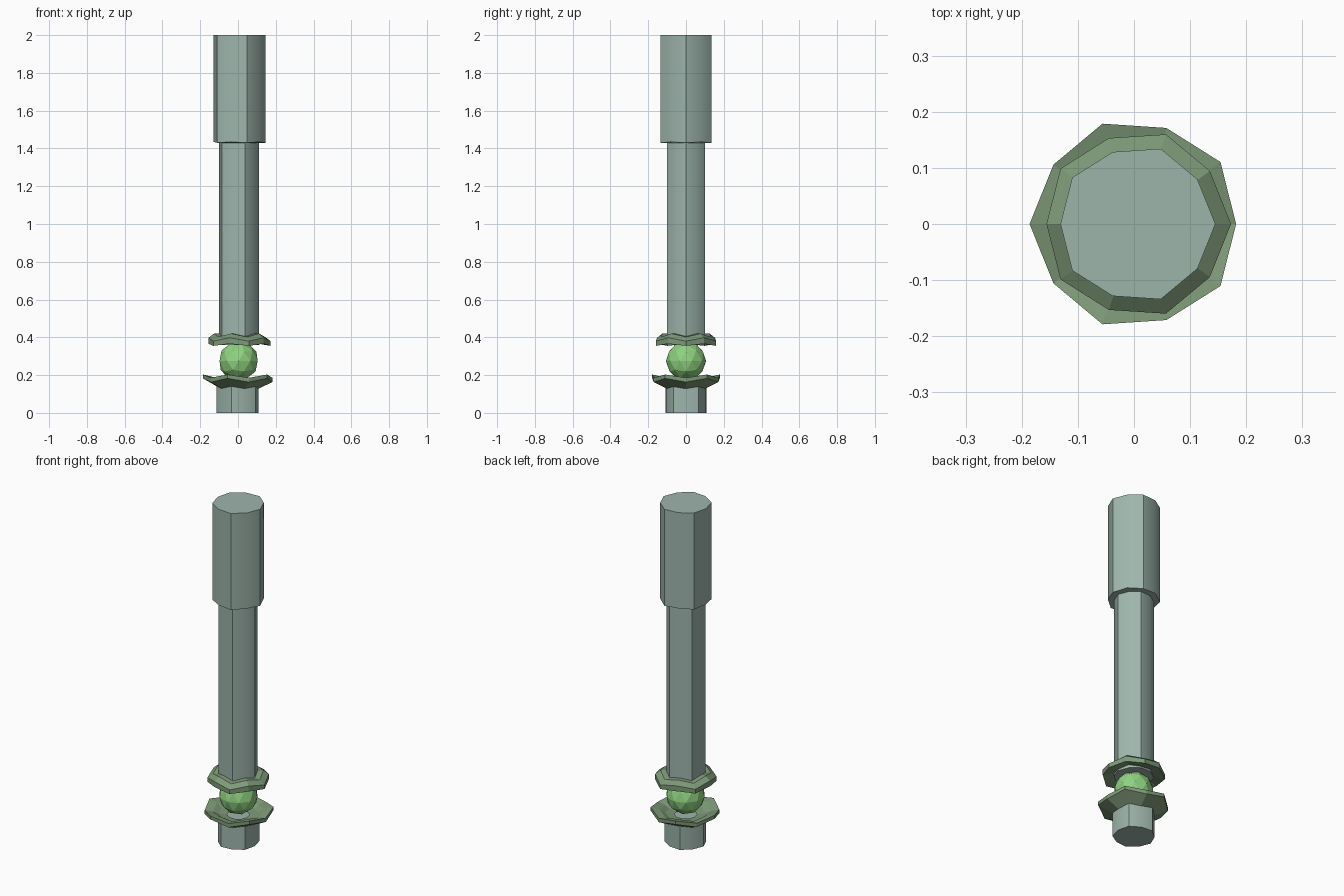
import bpy, bmesh, math

if "Cube" in bpy.data.objects:
    bpy.data.objects.remove(bpy.data.objects["Cube"])

N = 10

def material(name, col):
    m = bpy.data.materials.new(name)
    m.diffuse_color = (*col, 1)
    m.use_nodes = True
    m.node_tree.nodes["Principled BSDF"].inputs["Base Color"].default_value = m.diffuse_color
    return m

STEEL = material("pale_steel", (0.34, 0.46, 0.41))
MOSS = material("moss_green", (0.21, 0.32, 0.19))
GLOW = material("bright_green", (0.28, 0.65, 0.22))

def finish(bm, name, mat, smooth):
    bmesh.ops.recalc_face_normals(bm, faces=bm.faces)
    me = bpy.data.meshes.new(name)
    bm.to_mesh(me)
    bm.free()
    ob = bpy.data.objects.new(name, me)
    bpy.context.collection.objects.link(ob)
    me.materials.append(mat)
    if smooth:
        bpy.ops.object.select_all(action='DESELECT')
        ob.select_set(True)
        bpy.context.view_layer.objects.active = ob
        bpy.ops.object.shade_smooth_by_angle(angle=math.radians(40))

def lathe(name, profile, mat, shift, closed=False, smooth=True):
    """Ten-sided loft; each profile row is (even radius, odd radius, even z, odd z)."""
    bm = bmesh.new()
    rings = []
    for re, ro, ze, zo in profile:
        ring = []
        for i in range(N):
            r, z = (ro, zo) if i % 2 else (re, ze)
            a = 2 * math.pi * i / N
            ring.append(bm.verts.new((r * math.cos(a) + shift, r * math.sin(a), z)))
        rings.append(ring)
    pairs = list(zip(rings, rings[1:]))
    if closed:
        pairs.append((rings[-1], rings[0]))
    for a, b in pairs:
        for i in range(N):
            j = (i + 1) % N
            bm.faces.new((a[i], a[j], b[j], b[i]))
    if not closed:
        bm.faces.new(rings[0][::-1])
        bm.faces.new(rings[-1])
    finish(bm, name, mat, smooth)

# Shaft, thick upper grip and pommel
lathe("shaft", [(.107, .103, .36, .36), (.107, .103, 1.44, 1.44)], STEEL, .003)
lathe("grip", [(.141, .135, 1.43, 1.435), (.141, .135, 2, 2)], STEEL, .004)
lathe("pommel", [(.108, .114, 0, 0), (.108, .114, .15, .15)], STEEL, 0)

# Upper collar: zigzag cap, hollow underneath
lathe("upper_collar", [
    (.105, .10, .405, .42), (.138, .132, .402, .42), (.168, .161, .38, .398),
    (.168, .161, .355, .366), (.125, .12, .362, .375), (.10, .095, .37, .38),
], MOSS, .005, closed=True, smooth=False)

# Lower collar: zigzag dish, open upwards
lathe("lower_collar", [
    (.10, .105, .125, .135), (.18, .188, .163, .183), (.18, .188, .186, .203),
    (.135, .14, .178, .192), (.105, .11, .165, .17), (.06, .06, .16, .16),
], MOSS, .002, closed=True, smooth=False)

# Faceted orb between the collars
bm = bmesh.new()
bmesh.ops.create_icosphere(bm, subdivisions=2, radius=.106)
bmesh.ops.translate(bm, verts=bm.verts, vec=(.003, 0, .275))
finish(bm, "orb", GLOW, False)
